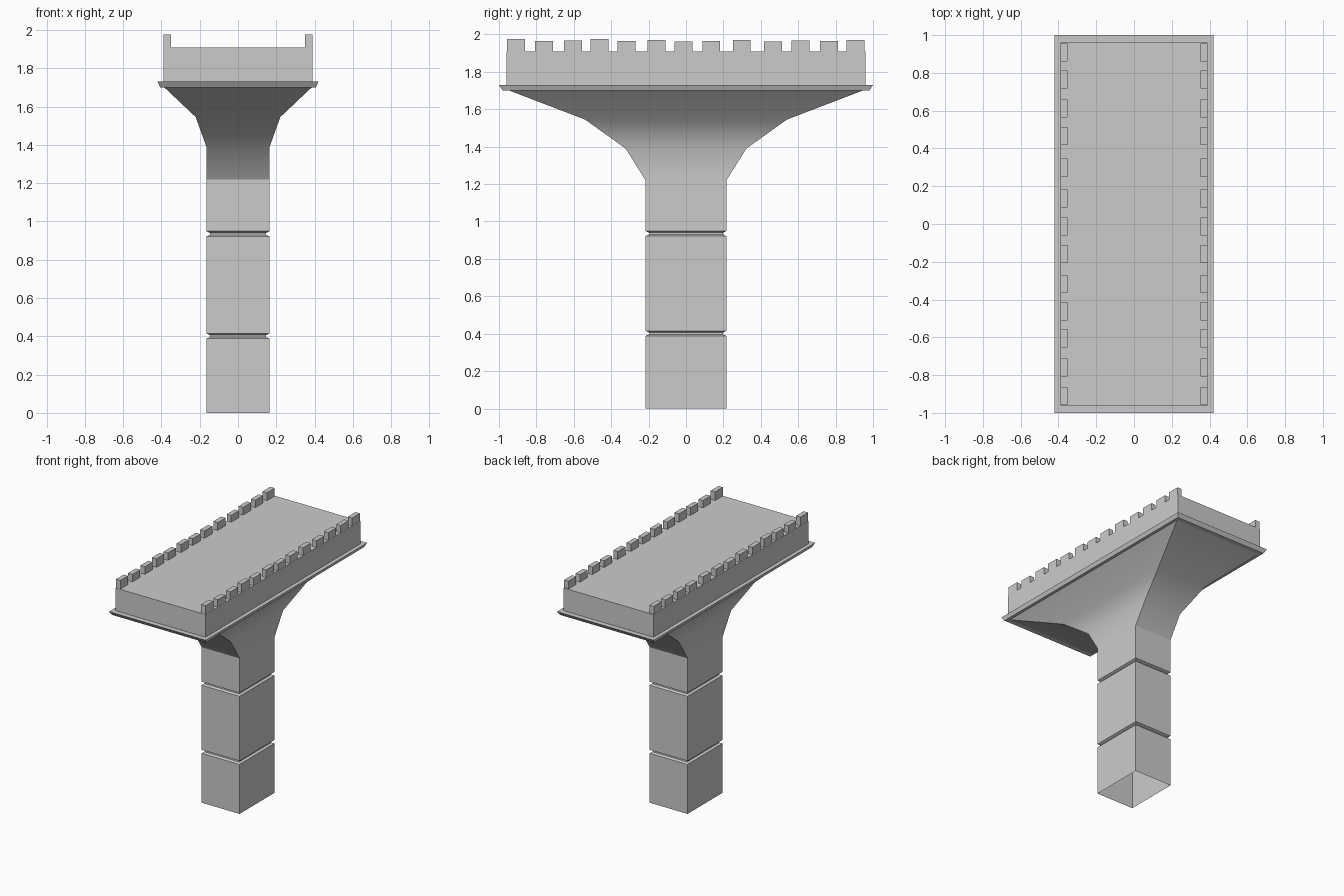
import bpy, bmesh, math

if "Cube" in bpy.data.objects:
    bpy.data.objects.remove(bpy.data.objects["Cube"])


def loft(name, rings, cap_top=False, smooth=None):
    """Stack rectangular rings given as (z, half_x, half_y)."""
    bm = bmesh.new()
    loops = [[bm.verts.new((sx * hx, sy * hy, z))
              for sx, sy in ((-1, -1), (1, -1), (1, 1), (-1, 1))]
             for z, hx, hy in rings]
    for lo, hi in zip(loops, loops[1:]):
        for i in range(4):
            j = (i + 1) % 4
            bm.faces.new((lo[i], lo[j], hi[j], hi[i]))
    if cap_top:
        bm.faces.new(loops[-1])
    mesh = bpy.data.meshes.new(name)
    bm.to_mesh(mesh)
    bm.free()
    ob = bpy.data.objects.new(name, mesh)
    bpy.context.collection.objects.link(ob)
    if smooth:
        bpy.ops.object.select_all(action='DESELECT')
        ob.select_set(True)
        bpy.context.view_layer.objects.active = ob
        bpy.ops.object.shade_smooth_by_angle(angle=math.radians(smooth))
    return ob


# Pillar: open-bottomed shaft with two recessed joints and a flared head
HX, HY, D = 0.165, 0.216, 0.018
shaft = [(0, HX, HY)]
for z in (0.388, 0.922):
    shaft += [(z, HX, HY), (z + 0.008, HX - D, HY - D),
              (z + 0.018, HX - D, HY - D), (z + 0.027, HX, HY)]
shaft.append((1.22, HX, HY))
flare = [(1.22, HX, HY), (1.39, HX, 0.323), (1.545, 0.221, 0.54), (1.70, 0.385, 0.945)]
loft("pillar_shaft", shaft)
loft("pillar_flare", flare, smooth=40)

# Projecting ledge and the deck block above it
loft("deck_ledge", [(1.70, 0.385, 0.945), (1.70, 0.407, 0.98), (1.73, 0.42, 1.0),
                    (1.73, 0.39, 0.96)])
loft("deck_block", [(1.73, 0.39, 0.96), (1.908, 0.39, 0.96)], cap_top=True)

# Parapet blocks along both long edges: (y centre, top height)
blocks = [(-0.91, 1.976), (-0.76, 1.966), (-0.605, 1.968), (-0.462, 1.975),
          (-0.317, 1.966), (-0.158, 1.97), (-0.013, 1.961), (0.135, 1.966),
          (0.298, 1.969), (0.465, 1.961), (0.612, 1.968), (0.765, 1.966), (0.907, 1.97)]
bm = bmesh.new()
for side in (-1, 1):
    for y, top in blocks:
        cube = bmesh.ops.create_cube(bm, size=1)["verts"]
        bmesh.ops.scale(bm, vec=(0.038, 0.096, top - 1.90), verts=cube)
        bmesh.ops.translate(bm, vec=(side * 0.37, y, (top + 1.90) / 2), verts=cube)
mesh = bpy.data.meshes.new("parapet_blocks")
bm.to_mesh(mesh)
bm.free()
bpy.context.collection.objects.link(bpy.data.objects.new("parapet_blocks", mesh))
